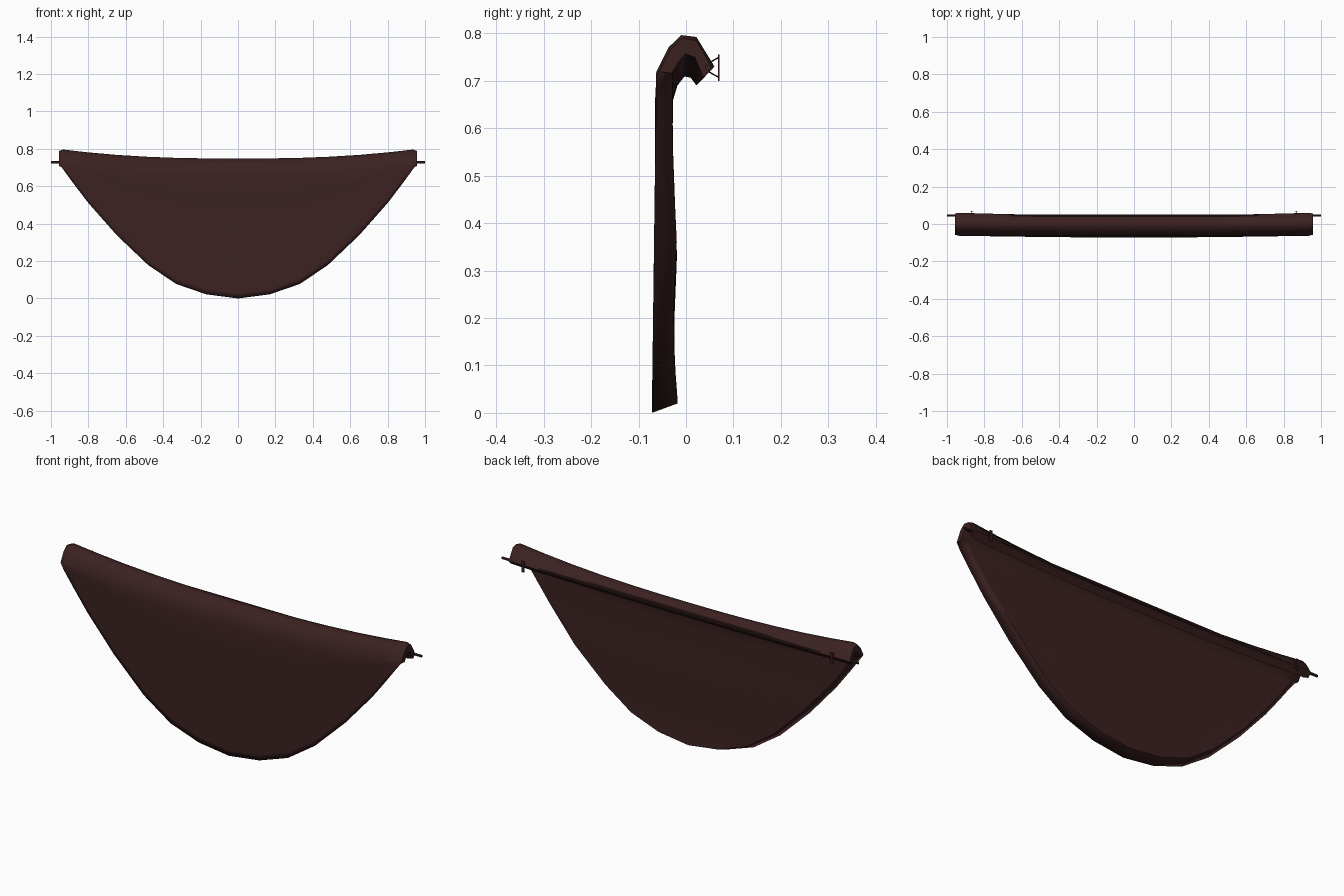
import bpy, bmesh, math
from mathutils import Vector

if "Cube" in bpy.data.objects:
    bpy.data.objects.remove(bpy.data.objects["Cube"])

cloth = bpy.data.materials.new("dark_maroon_cloth")
cloth.diffuse_color = (0.044, 0.015, 0.015, 1)
cloth.use_nodes = True
cloth.node_tree.nodes["Principled BSDF"].inputs["Base Color"].default_value = cloth.diffuse_color
iron = bpy.data.materials.new("dark_brown_iron")
iron.diffuse_color = (0.034, 0.014, 0.013, 1)
iron.use_nodes = True
iron.node_tree.nodes["Principled BSDF"].inputs["Base Color"].default_value = iron.diffuse_color


def finish(name, bm, mat):
    me = bpy.data.meshes.new(name)
    bm.to_mesh(me)
    bm.free()
    ob = bpy.data.objects.new(name, me)
    bpy.context.collection.objects.link(ob)
    me.materials.append(mat)
    return ob


# Bottom outline (x, z) of one half; fold profiles (y, z) at centre and ends
outline = [(0, 0.0), (0.17, 0.022), (0.33, 0.077), (0.48, 0.178), (0.65, 0.34),
           (0.80, 0.51), (0.88, 0.615), (0.935, 0.69), (0.957, 0.72)]
out_mid = [(-0.065, 0.66), (-0.05, 0.72), (-0.012, 0.748), (0.02, 0.747), (0.047, 0.716)]
out_end = [(-0.062, 0.72), (-0.037, 0.77), (-0.01, 0.796), (0.022, 0.792), (0.06, 0.73)]
in_mid = [(-0.027, 0.66), (-0.018, 0.69), (-0.003, 0.709), (0.01, 0.706), (0.022, 0.690)]
in_end = [(-0.025, 0.715), (-0.012, 0.735), (0.0, 0.75), (0.018, 0.742), (0.033, 0.703)]
ROWS = 6


def blend(x, mid, end):
    w = min(1, (abs(x) / 0.93) ** 2.5)
    return [Vector((x, a[0] + (b[0] - a[0]) * w, a[1] + (b[1] - a[1]) * w))
            for a, b in zip(mid, end)]


def back_y(z):
    return -0.028 + 0.009 * math.exp(-((z - 0.34) / 0.09) ** 2) + 0.011 * math.exp(-(z / 0.1) ** 2)


def column(x, zb):
    """Outer and inner point rows of one slice, bottom edge to flap edge."""
    out, inn = blend(x, out_mid, out_end), blend(x, in_mid, in_end)
    zs, zi = out[0].z, inn[0].z
    outer = [Vector((x, -0.072 + 0.01 * zb / 0.72, zb))]
    zl = min(zb + 0.02, zi)
    inner = [Vector((x * 0.985, back_y(zl), zl))]
    gap = min(0.03, (zs - zb) * 0.3)
    for r in range(ROWS):
        z = zb + gap + (zs - zb - gap) * r / ROWS
        outer.append(Vector((x, -0.072 + 0.009 * z / 0.7, z)))
        z = zl + (zi - zl) * (r + 0.5) / ROWS
        inner.append(Vector((x * (0.985 + 0.015 * (r + 0.5) / ROWS), back_y(z), z)))
    outer, inner = outer + out, inner + inn
    if x > 0.95:                           # slightly rounded ends
        pairs = [(a.lerp(b, 0.15), b.lerp(a, 0.15)) for a, b in zip(outer, inner)]
        outer, inner = [p[0] for p in pairs], [p[1] for p in pairs]
        for p in outer + inner:
            p.x = x
    return outer, inner


# Hanging cloth: thick padded sheet, folded over at the top
bm = bmesh.new()
slices = [(-1, x, z) for x, z in outline[:0:-1]] + [(1, x, z) for x, z in outline]
cols = []
for s, x, z in slices:
    o, i = column(x, z)
    cols.append([bm.verts.new((p.x * s, p.y, p.z)) for p in o + i[::-1]])
n = len(cols[0])
for a, b in zip(cols, cols[1:]):
    for k in range(n):
        j = (k + 1) % n
        bm.faces.new((a[k], b[k], b[j], a[j]))
for c in (cols[0], cols[-1]):              # end caps
    for k in range(n // 2 - 1):
        bm.faces.new((c[k], c[k + 1], c[n - 2 - k], c[n - 1 - k]))
bmesh.ops.remove_doubles(bm, verts=bm.verts, dist=0.0005)
bmesh.ops.dissolve_degenerate(bm, dist=0.0005, edges=bm.edges)
bmesh.ops.recalc_face_normals(bm, faces=bm.faces)
for f in bm.faces:
    f.smooth = True
for e in bm.edges:                         # crisp back border, soft front border
    if e.calc_face_angle(0) > math.radians(60) and max(v.co.y for v in e.verts) > -0.035:
        e.smooth = False
finish("hanging_cloth", bm, cloth)


def bar(bm, a, b, r, sides=6):
    a, b = Vector(a), Vector(b)
    d = b - a
    m = d.to_track_quat('Z', 'Y').to_matrix().to_4x4()
    m.translation = (a + b) / 2
    bmesh.ops.create_cone(bm, cap_ends=True, segments=sides, radius1=r,
                          radius2=r, depth=d.length, matrix=m)


# Rod along the back of the fold
bm = bmesh.new()
bar(bm, (-1, 0.046, 0.728), (1, 0.046, 0.728), 0.007)
finish("hanging_rod", bm, iron)

# Wall brackets
for side, name in ((-1, "left_bracket"), (1, "right_bracket")):
    bm = bmesh.new()
    x = side * 0.868
    bmesh.ops.create_cube(bm, size=1)
    for v in bm.verts:
        v.co = Vector((x + v.co.x * 0.014, 0.069 + v.co.y * 0.003, 0.727 + v.co.z * 0.056))
    for s in (-1, 1):
        bar(bm, (x, 0.042, 0.728 + s * 0.006), (x, 0.069, 0.728 + s * 0.021), 0.0015, 4)
    finish(name, bm, iron)
